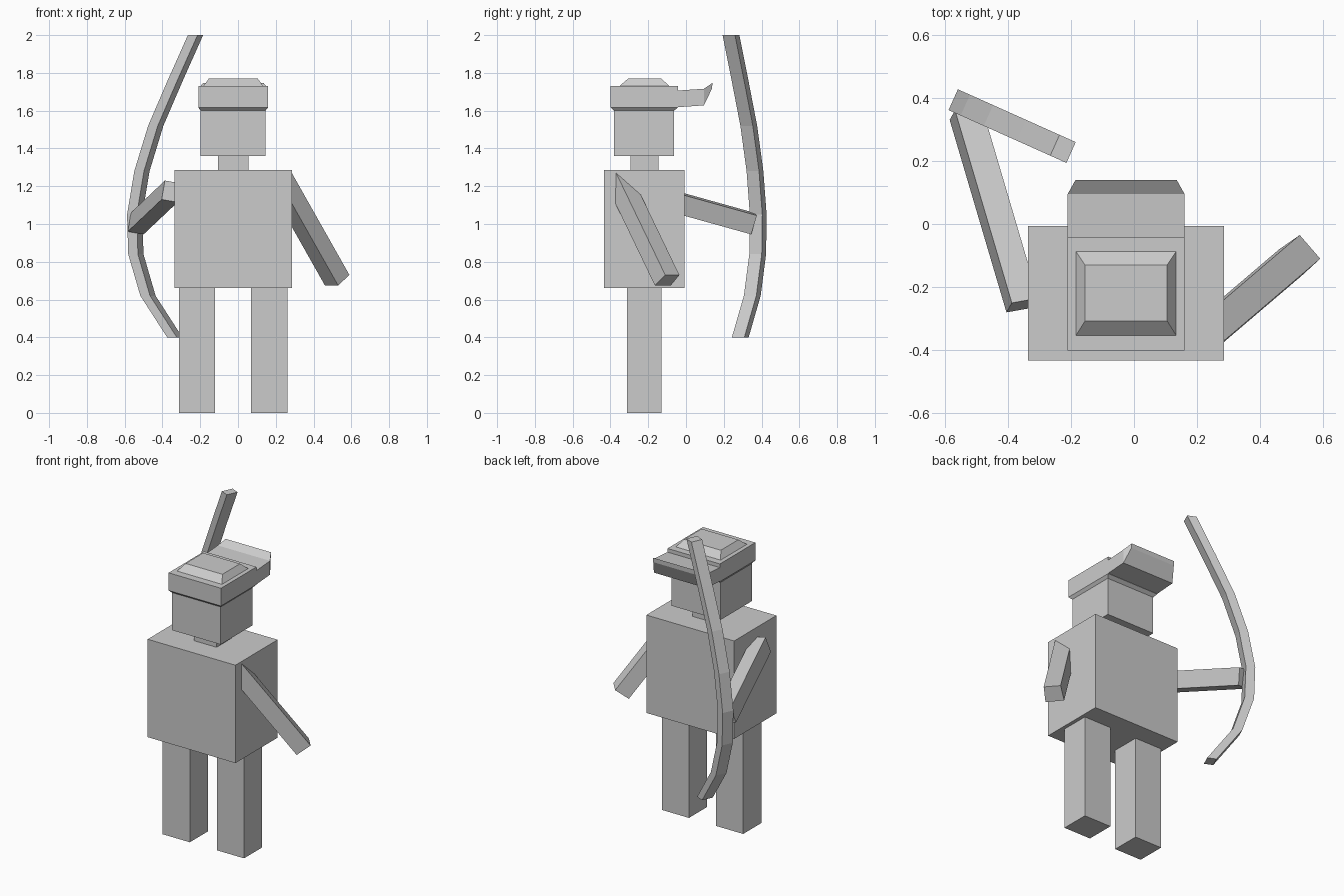
import bpy
import bmesh
from mathutils import Vector

if "Cube" in bpy.data.objects:
    bpy.data.objects.remove(bpy.data.objects["Cube"])


def loft(name, rings):
    """Closed flat-shaded solid skinned through rings with equal point counts."""
    n = len(rings[0])
    verts = [tuple(p) for ring in rings for p in ring]
    faces = [tuple(reversed(range(n))),
             tuple(range(len(verts) - n, len(verts)))]
    for r in range(len(rings) - 1):
        for i in range(n):
            j = (i + 1) % n
            faces.append((r * n + i, r * n + j, (r + 1) * n + j, (r + 1) * n + i))
    mesh = bpy.data.meshes.new(name)
    mesh.from_pydata(verts, [], faces)
    obj = bpy.data.objects.new(name, mesh)
    bpy.context.collection.objects.link(obj)
    # consistent outward normals
    bm = bmesh.new()
    bm.from_mesh(mesh)
    bmesh.ops.recalc_face_normals(bm, faces=bm.faces[:])
    bm.to_mesh(mesh)
    bm.free()
    return obj


def rect(x0, x1, y0, y1, z):
    return [(x0, y0, z), (x1, y0, z), (x1, y1, z), (x0, y1, z)]


def box(name, x0, x1, y0, y1, z0, z1):
    return loft(name, [rect(x0, x1, y0, y1, z0), rect(x0, x1, y0, y1, z1)])


def limb(name, hand, shift):
    """Straight limb: end corners extruded along a slanted vector."""
    return loft(name, [hand, [Vector(p) + Vector(shift) for p in hand]])


# Body blocks
box("torso", -0.335, 0.285, -0.433, -0.007, 0.66, 1.285)
box("neck", -0.105, 0.055, -0.295, -0.145, 1.28, 1.365)
box("head", -0.198, 0.145, -0.382, -0.063, 1.36, 1.605)
for side, x in (("left", -0.313), ("right", 0.07)):
    box(side + "_leg", x, x + 0.192, -0.313, -0.13, 0.0, 0.665)

# Cap with chamfered lower edge, and a raised crown
loft("cap", [rect(-0.198, 0.145, -0.382, -0.063, 1.60),
             rect(-0.21, 0.16, -0.40, -0.042, 1.617),
             rect(-0.21, 0.16, -0.40, -0.042, 1.73)])
loft("cap_crown", [rect(-0.185, 0.135, -0.355, -0.085, 1.728),
                   rect(-0.155, 0.105, -0.307, -0.13, 1.769)])

# Brim worn backwards, turned up and narrowed at the tip
rings = []
for x0, x1, y_low, y_top, low, top in [
        (-0.21, 0.16, -0.05, -0.05, 1.618, 1.706),
        (-0.21, 0.16, 0.095, 0.095, 1.628, 1.716),
        (-0.185, 0.135, 0.138, 0.14, 1.718, 1.747)]:
    rings.append([(x0, y_low, low), (x1, y_low, low),
                  (x1, y_top, top), (x0, y_top, top)])
loft("cap_brim", rings)

# Arms
limb("right_arm", [(0.525, -0.035, 0.73), (0.59, -0.11, 0.73),
                   (0.53, -0.165, 0.675), (0.46, -0.08, 0.675)],
     (-0.305, -0.26, 0.54))
limb("left_arm", [(-0.567, 0.36, 1.06), (-0.584, 0.33, 0.96),
                  (-0.50, 0.345, 0.945), (-0.483, 0.375, 1.045)],
     (0.18, -0.61, 0.17))

# Bow: rectangular section swept down a curved line (z, outward offset)
u, v = Vector((0.915, -0.41, 0)), Vector((0.41, 0.915, 0))
rings = []
for z, s in [(0.40, 0.12), (0.62, 0.275), (0.84, 0.345), (1.05, 0.352),
             (1.28, 0.31), (1.52, 0.23), (1.76, 0.117), (2.0, 0.0)]:
    c = Vector((-0.225, 0.238, z)) - u * s
    rings.append([c + u * (a * 0.028) + v * (b * 0.036)
                  for a, b in ((-1, -1), (1, -1), (1, 1), (-1, 1))])
loft("bow", rings)
